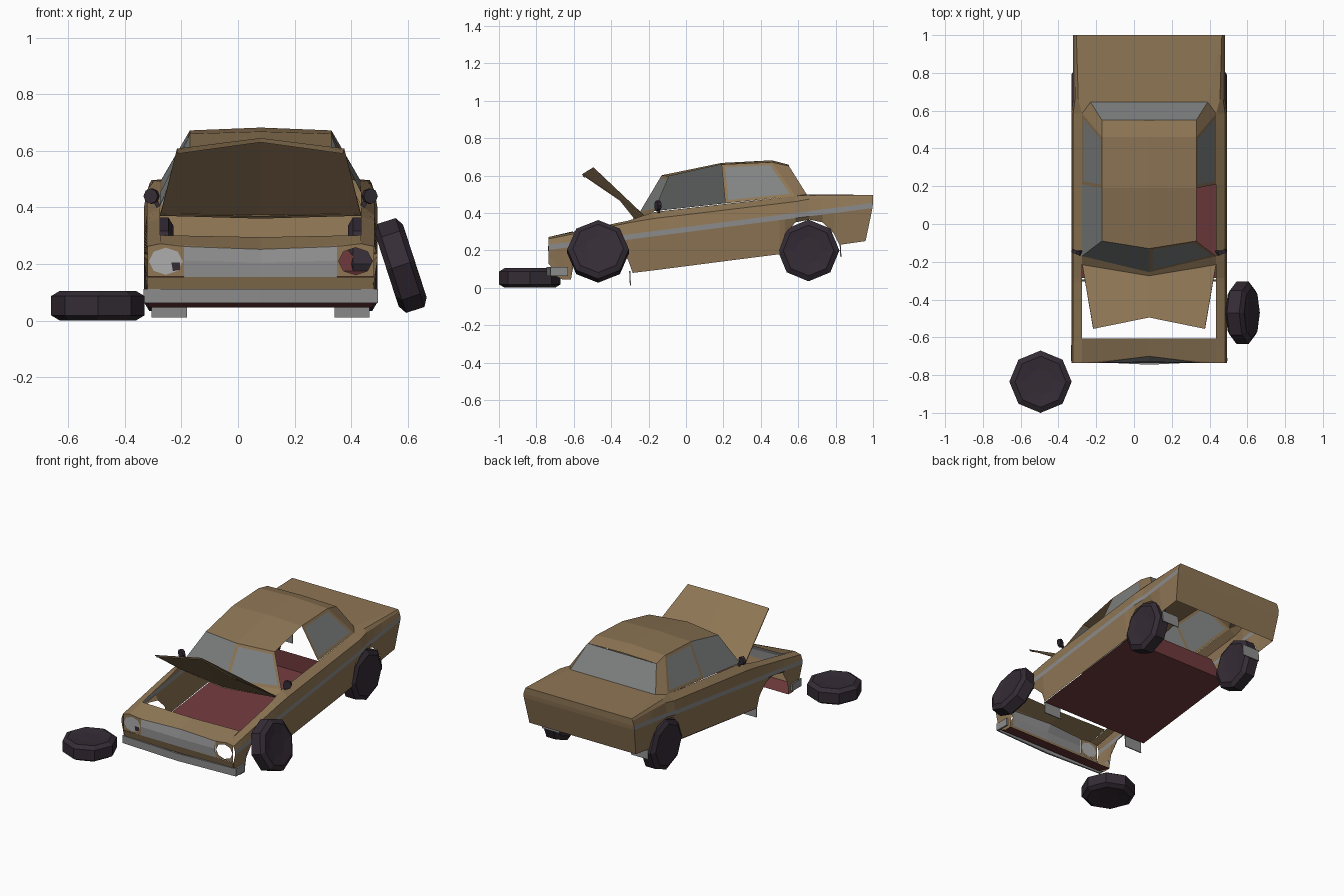
import bpy, bmesh, math

if "Cube" in bpy.data.objects:
    bpy.data.objects.remove(bpy.data.objects["Cube"])

CX = 0.08  # the body sits slightly right of centre, beside the loose wheel


def material(name, r, g, b):
    m = bpy.data.materials.new(name)
    m.diffuse_color = (r, g, b, 1)
    m.use_nodes = True
    m.node_tree.nodes["Principled BSDF"].inputs["Base Color"].default_value = m.diffuse_color
    return m


PAINT = material("tan paint", 0.27, 0.18, 0.09)
GREY = material("grey trim", 0.26, 0.26, 0.26)
GLASS = material("grey glass", 0.22, 0.23, 0.23)
LENS = material("lamp lens", 0.42, 0.42, 0.42)
RUBBER = material("dark rubber", 0.035, 0.025, 0.036)
RED = material("red primer", 0.16, 0.042, 0.045)


def make(name, faces, mats, mat_ids=None, mirror=False, thick=0, inset=(), drop=()):
    """Mesh from point polygons; inset = faces that get a glass pane, drop = panes removed."""
    bm = bmesh.new()
    made = []
    for i, pts in enumerate(faces):
        f = bm.faces.new([bm.verts.new(p) for p in pts])
        f.material_index = mat_ids[i] if mat_ids else 0
        made.append(f)
    for i in inset:
        bmesh.ops.inset_individual(bm, faces=[made[i]], thickness=0.018, use_even_offset=True)
        made[i].material_index = 1
    bmesh.ops.delete(bm, geom=[made[i] for i in drop], context='FACES')
    bmesh.ops.remove_doubles(bm, verts=bm.verts, dist=0.0005)
    bmesh.ops.recalc_face_normals(bm, faces=bm.faces)
    me = bpy.data.meshes.new(name)
    bm.to_mesh(me)
    bm.free()
    ob = bpy.data.objects.new(name, me)
    bpy.context.collection.objects.link(ob)
    for m in mats:
        me.materials.append(m)
    ob.location.x = CX
    if mirror:
        ob.modifiers.new("mirror", 'MIRROR')
    if thick:
        ob.modifiers.new("thickness", 'SOLIDIFY').thickness = thick
    return ob


def interp(table, y):
    for (a, u), (b, v) in zip(table, table[1:]):
        if y <= b:
            return u + (v - u) * (y - a) / (b - a)
    return table[-1][1]


# Body sides: bottom edge with wheel arches, stripe, shoulder and inner top edge
BOTTOM = [(-.735, .13), (-.66, .045), (-.615, .045), (-.6, .13), (-.55, .21), (-.47, .235),
          (-.38, .215), (-.31, .15), (-.285, .08), (-.17, .094), (.21, .143), (.5, .18),
          (.53, .29), (.585, .35), (.66, .365), (.73, .35), (.79, .29), (.82, .23), (1.0, .25)]
TOP = [(-.735, .262), (-.22, .365), (.6, .463), (.66, .475), (1, .485)]
LIFT = [(-.735, .01), (-.3, .012), (-.17, .035), (.6, .03), (.66, .02), (1, .012)]
INNER = [(-.735, .355), (.585, .355), (.66, .375), (1, .385)]


def section(y, zb):
    zs, zt, t = .22 + .129 * (y + .71), interp(TOP, y), (.01 if y > .6 else 0)
    pts = [(.397 - t, y, zb), (.412 - t, y, zs - .014), (.412 - t, y, zs + .014),
           (.402 - t, y, zt), (interp(INNER, y), y, zt + interp(LIFT, y))]
    if y == 1.0:  # tail leans forward towards the bottom
        pts = [(x, .96 + min(.04, (z - .25) * .21), z) for x, _, z in pts]
    return pts


secs = [section(*b) for b in BOTTOM]
faces, ids = [], []
for a, b in zip(secs, secs[1:]):
    for r in range(4):
        faces.append([a[r], b[r], b[r + 1], a[r + 1]])
        ids.append(1 if r == 1 else 0)
make("body_side", faces, [PAINT, GREY], ids, mirror=True)

# Tail panel and boot lid
tail = secs[-1]
flip = lambda p: (-p[0], p[1], p[2])
make("tail_panel", [[a, b, flip(b), flip(a)] for a, b in zip(tail, tail[1:])], [PAINT])
faces = [[(-.31, .645, .5), (.31, .645, .5), tail[4], flip(tail[4])]]
for s in (-1, 1):
    faces.append([(s * .31, .645, .5), (s * .355, .585, .491), (s * .375, .66, .495),
                  (s * .385, 1, .497)])
make("boot_lid", faces, [PAINT])

# Nose header, lower front panel, cowl below the windscreen (right half, mirrored)
make("nose_header", [[(.355, -.735, .272), (.355, -.605, .302), (0, -.605, .295), (0, -.7, .252)],
                     [(.402, -.735, .262), (.355, -.735, .272), (.27, -.735, .262)],
                     [(.355, -.735, .272), (.27, -.735, .262), (0, -.7, .252)]],
     [PAINT], mirror=True)
make("front_panel", [[(.402, -.735, .155), (0, -.735, .155), (0, -.71, .07), (.397, -.71, .07)],
                     [(.402, -.735, .155), (.397, -.71, .07), (.397, -.66, .045), (.402, -.66, .15)]],
     [PAINT], mirror=True)
make("cowl", [[(.355, -.22, .378), (0, -.285, .368), (0, -.255, .392), (.355, -.17, .41)]],
     [PAINT], mirror=True)

# Grille with a horizontal fold
make("grille", [[(.27, -.735, .262), (0, -.7, .252), (0, -.73, .205), (.27, -.737, .212)],
                [(.27, -.737, .212), (0, -.73, .205), (0, -.735, .155), (.27, -.735, .155)]],
     [GREY], mirror=True)


# Headlamp surrounds, left lens with a chip; the right lens is missing
def oval(k, a, b, y, cx):
    w = k * math.pi / 4
    return (cx + a * math.cos(w), y, .21 + b * math.sin(w))


def rim(k, cx):
    w = k * math.pi / 4
    return (cx + .065 * round(math.cos(w)), -.735, .21 + .054 * round(math.sin(w)))


for s, side in ((-1, "left"), (1, "right")):
    c = s * .335
    make(side + "_lamp_surround",
         [[rim(k, c), rim(k + 1, c), oval(k + 1, .06, .048, -.735, c), oval(k, .06, .048, -.735, c)]
          for k in range(8)], [PAINT])
make("left_lamp_lens", [[oval(k, .06, .048, -.735, -.335) for k in range(8)]], [LENS])
make("left_lamp_chip", [[(-.315, -.738, .205), (-.285, -.738, .205), (-.285, -.738, .18),
                         (-.31, -.738, .175)]], [RUBBER])

# Bumper wrapping round the nose
path = [(-.412, -.63), (-.414, -.725), (0, -.745), (.414, -.725), (.412, -.63)]
make("front_bumper", [[(*a, .063), (*b, .063), (*b, .112), (*a, .112)]
                      for a, b in zip(path, path[1:])], [GREY], thick=.012)

# Floor, rear bulkhead and front undertray
make("floor", [[(-.395, -.285, .078), (.395, -.285, .078), (.395, .5, .175), (-.395, .5, .175)],
               [(-.37, .5, .175), (.37, .5, .175), (.28, .5, .285), (-.28, .5, .285)]], [RED])
make("undertray", [[(-.397, -.71, .07), (.397, -.71, .07), (.397, -.61, .046), (-.397, -.61, .046)]],
     [RED])

# Open bonnet
make("bonnet", [[(.355, -.21, .375), (0, -.265, .365), (0, -.495, .645), (.295, -.555, .608)],
                [(.295, -.555, .608), (0, -.495, .645), (0, -.492, .63), (.29, -.545, .59)]],
     [PAINT], mirror=True, thick=.006)

# Side windows and rear pillars; the right front pane is missing
for s, side in ((-1, "left"), (1, "right")):
    b0, b1, b2 = (s * .355, -.17, .41), (s * .355, .21, .452), (s * .355, .585, .491)
    t0, t1, t2 = (s * .25, -.09, .597), (s * .25, .19, .66), (s * .25, .46, .672)
    pillar = [b2, (s * .31, .645, .5), (s * .25, .55, .652), t2]
    make(side + "_side_windows", [[b0, b1, t1, t0], [b1, b2, t2, t1], pillar], [PAINT, GLASS],
         inset=(0, 1), drop=(0,) if s > 0 else ())

# Windscreen, rear window and roof
make("windscreen", [[(s * .355, -.17, .41), (0, -.255, .392), (0, -.13, .602), (s * .25, -.09, .597)]
                    for s in (-1, 1)], [PAINT, GLASS], inset=(0, 1))
make("rear_window", [[(-.31, .645, .5), (.31, .645, .5), (.25, .55, .652), (-.25, .55, .652)]],
     [PAINT, GLASS], inset=(0,))
edge = [(-.09, .597), (.19, .66), (.46, .672), (.55, .652)]
ridge = [(-.13, .602), (.19, .668), (.46, .682), (.55, .658)]
make("roof", [[(.25, *edge[i]), (.25, *edge[i + 1]), (0, *ridge[i + 1]), (0, *ridge[i])]
              for i in range(3)], [PAINT], mirror=True)

# Mud flaps behind each wheel
for name, y, z0, z1 in (("front_mud_flap", -.3, .012, .09), ("rear_mud_flap", .825, .165, .24)):
    make(name, [[(.26, y, z0), (.385, y, z0), (.385, y - .004, z1), (.26, y - .004, z1)]],
         [GREY], mirror=True, thick=.006)

# Door mirrors on short stalks
for s, side in ((-1, "left"), (1, "right")):
    bpy.ops.mesh.primitive_cylinder_add(vertices=8, radius=.027, depth=.02,
                                        location=(CX + s * .385, -.15, .44),
                                        rotation=(math.pi / 2, 0, s * .4))
    bpy.context.object.name = side + "_door_mirror"
    bpy.context.object.data.materials.append(RUBBER)
    make(side + "_mirror_stalk", [[(s * .35, -.14, .4), (s * .365, -.14, .395),
                                   (s * .385, -.14, .43), (s * .37, -.14, .435)]],
         [RUBBER], thick=.012)


# Eight-sided wheels: spun profile of radius and half width
def wheel(name, loc, rot):
    prof = [(.07, -.045), (.135, -.052), (.165, -.034), (.165, .034), (.135, .052), (.07, .045)]
    ring = lambda p, k: (p[0] * math.cos(k * math.pi / 4), p[0] * math.sin(k * math.pi / 4), p[1])
    fs = [[ring(a, k), ring(a, k + 1), ring(b, k + 1), ring(b, k)]
          for a, b in zip(prof, prof[1:]) for k in range(8)]
    fs += [[ring(p, k) for k in range(8)] for p in (prof[0], prof[-1])]
    ob = make(name, fs, [RUBBER])
    ob.location, ob.rotation_euler = loc, rot


wheel("loose_wheel", (-.495, -.835, .053), (0, 0, 0))
wheel("leaning_wheel", (.575, -.47, .195), (0, math.radians(72), 0))
wheel("left_rear_wheel", (CX - .36, .655, .2), (0, math.pi / 2, 0))
wheel("right_rear_wheel", (CX + .36, .655, .2), (0, math.pi / 2, 0))
